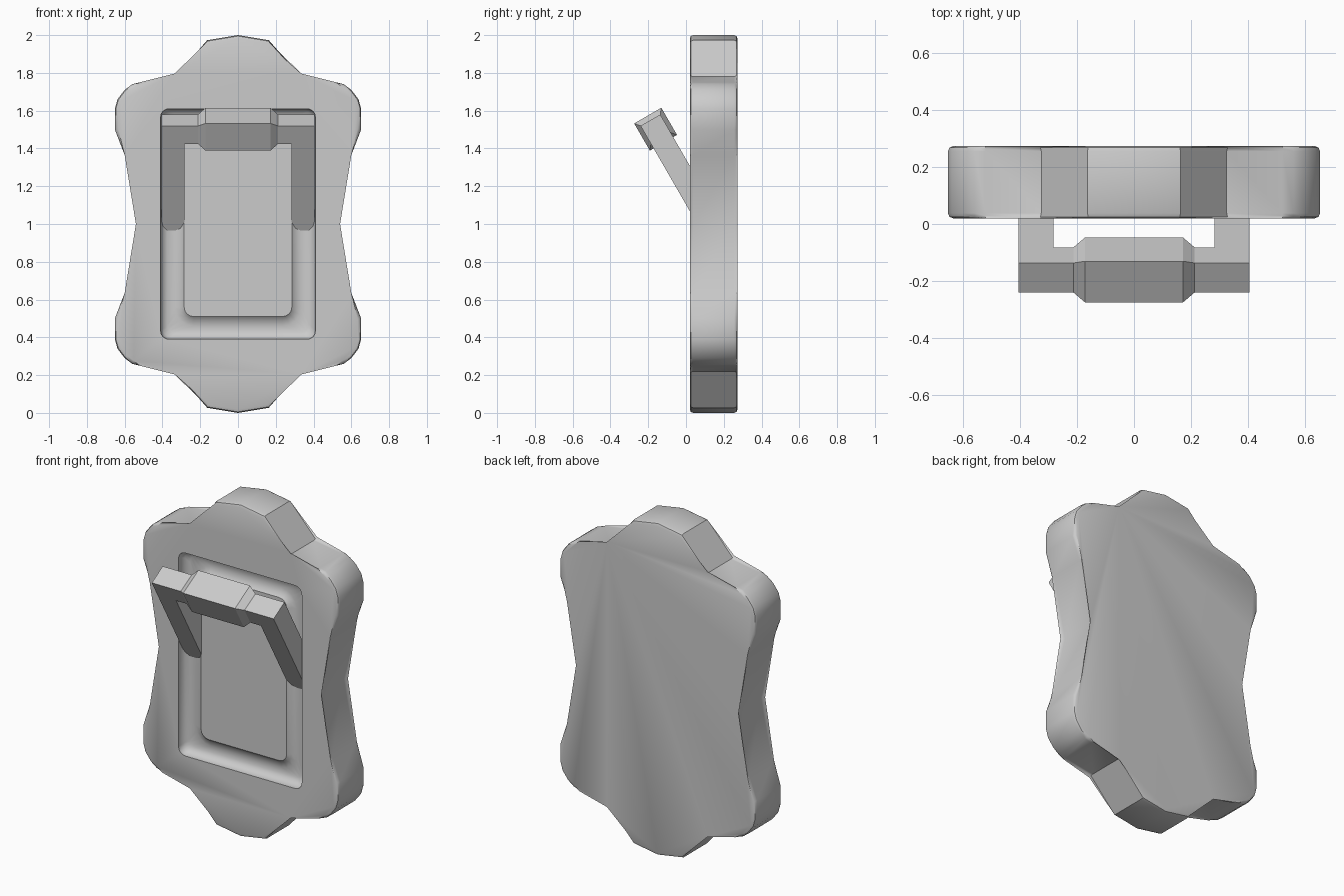
import bpy, bmesh, math
from mathutils import Vector

if "Cube" in bpy.data.objects:
    bpy.data.objects.remove(bpy.data.objects["Cube"])


def make_object(name, bm):
    bmesh.ops.recalc_face_normals(bm, faces=bm.faces[:])
    me = bpy.data.meshes.new(name)
    bm.to_mesh(me)
    bm.free()
    ob = bpy.data.objects.new(name, me)
    bpy.context.collection.objects.link(ob)
    return ob


def loft(bm, loops):
    """Skin a list of equal-length point loops and cap both ends."""
    rings = [[bm.verts.new(p) for p in loop] for loop in loops]
    n = len(rings[0])
    for a, b in zip(rings, rings[1:]):
        for i in range(n):
            j = (i + 1) % n
            bm.faces.new((a[i], a[j], b[j], b[i]))
    bm.faces.new(rings[0][::-1])
    bm.faces.new(rings[-1])


def rounded_rect(hx, hz, r, y, seg=4):
    pts = []
    for k, (sx, sz) in enumerate([(1, 1), (-1, 1), (-1, -1), (1, -1)]):
        for i in range(seg + 1):
            a = math.pi / 2 * (k + i / seg)
            pts.append((sx * (hx - r) + r * math.cos(a), y,
                        1 + sz * (hz - r) + r * math.sin(a)))
    return pts


def smooth(ob, angle):
    bpy.ops.object.select_all(action='DESELECT')
    ob.select_set(True)
    bpy.context.view_layer.objects.active = ob
    bpy.ops.object.shade_smooth_by_angle(angle=math.radians(angle))


# plate outline: one quarter (waist up to the tip), mirrored twice
quarter = [(0.522, 1.0), (0.60, 1.365), (0.652, 1.50), (0.652, 1.61), (0.638, 1.66),
           (0.60, 1.71), (0.56, 1.74), (0.52, 1.75), (0.325, 1.78), (0.163, 1.973), (0, 2.0)]
right = [(x, 2 - z) for x, z in quarter[:0:-1]] + quarter
outline = right + [(-x, z) for x, z in right[-2:0:-1]]
Y0, Y1 = 0.02, 0.273
bm = bmesh.new()
loft(bm, [[(x, y, z) for x, z in outline] for y in (Y0, Y1)])
rim = [e for e in bm.edges if abs(e.verts[0].co.y - e.verts[1].co.y) < 1e-6]
bmesh.ops.bevel(bm, geom=rim, offset=0.018, offset_type='OFFSET', segments=2,
                profile=0.5, affect='EDGES')
plate = make_object("plate", bm)

# recess cutter: rounded channel surrounding a slightly sunken centre panel
bm = bmesh.new()
loops = [rounded_rect(0.41 - d, 0.61 - d, 0.045, y)
         for d, y in [(0, -0.1), (0, 0.04), (0.012, 0.065), (0.035, 0.08)]]
loops += [rounded_rect(0.285 + d, 0.49 + d, 0.05 + d, y)
          for d, y in [(0.05, 0.08), (0.02, 0.073), (0, 0.055)]]
loft(bm, loops)
cutter = make_object("recess_cutter", bm)
cutter.hide_render = True
mod = plate.modifiers.new("recess", 'BOOLEAN')
mod.object = cutter
mod.operation = 'DIFFERENCE'
mod.solver = 'EXACT'
bpy.context.view_layer.objects.active = plate
bpy.ops.object.modifier_apply(modifier=mod.name)
bpy.data.objects.remove(cutter)
smooth(plate, 35)

# handle: section axes along the tilted arm (D) and through its thickness (N)
D = Vector((0, -0.5, 0.866))
N = Vector((0, 0.866, 0.5))
C = Vector((0, -0.161, 1.502))


def section(x, n, d0, d1):
    base = C + Vector((x, 0, 0))
    return [base + N * a + D * b for a, b in [(-n, d0), (n, d0), (n, d1), (-n, d1)]]


# crossbar with the thicker grip in the middle
bm = bmesh.new()
loft(bm, [section(x, n, -d, d) for x, n, d in
          [(-0.405, 0.06, 0.055), (-0.212, 0.06, 0.055), (-0.172, 0.083, 0.083),
           (0.172, 0.083, 0.083), (0.212, 0.06, 0.055), (0.405, 0.06, 0.055)]])
make_object("handle_grip", bm)

# arms running down into the channel
for side, name in [(-1, "handle_arm_left"), (1, "handle_arm_right")]:
    bm = bmesh.new()
    loft(bm, [section(side * x, 0.06, -0.66, -0.055) for x in (0.282, 0.405)])
    make_object(name, bm)
